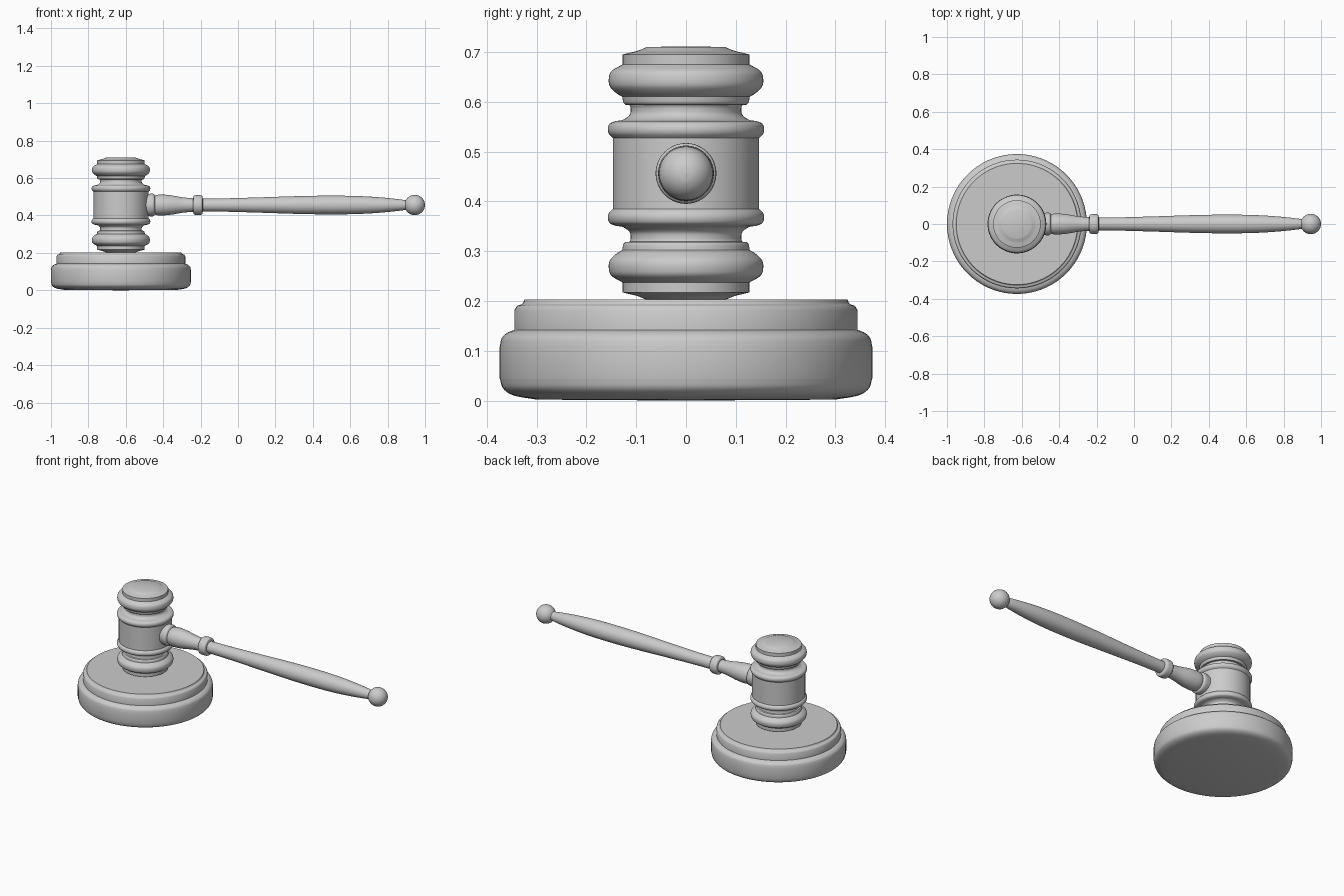
import bpy, bmesh, math
from mathutils import Matrix, Vector

if "Cube" in bpy.data.objects:
    bpy.data.objects.remove(bpy.data.objects["Cube"])

HEAD_X, MID_Z = -0.626, 0.456


def smooth_run(pts, steps=5):
    """Catmull-Rom curve through the points of one run."""
    if len(pts) < 3:
        return [Vector(p) for p in pts]
    p = [Vector(q) for q in pts]
    p = [2 * p[0] - p[1]] + p + [2 * p[-1] - p[-2]]
    out = []
    for i in range(1, len(p) - 2):
        a, b, c, d = p[i - 1:i + 3]
        for s in range(steps):
            t = s / steps
            out.append(0.5 * (2 * b + (c - a) * t + (2 * a - 5 * b + 4 * c - d) * t * t
                              + (3 * b - a - 3 * c + d) * t ** 3))
    return out + [p[-2]]


def turn(name, runs, matrix, segments=72):
    """Lathe a profile (radius, height) given as runs joined at sharp corners."""
    profile = []
    for run in runs:
        for p in smooth_run(run):
            if not profile or (p - profile[-1]).length > 1e-5:
                profile.append(p)
    bm = bmesh.new()
    rings = []
    for r, h in profile:
        if r < 1e-4:
            rings.append([bm.verts.new((0, 0, h))] * segments)
        else:
            rings.append([bm.verts.new((r * math.cos(math.tau * k / segments),
                                        r * math.sin(math.tau * k / segments), h))
                          for k in range(segments)])
    for lo, hi in zip(rings, rings[1:]):
        for k in range(segments):
            n = (k + 1) % segments
            corners = list(dict.fromkeys((lo[k], lo[n], hi[n], hi[k])))
            if len(corners) > 2:
                bm.faces.new(corners)
    bmesh.ops.recalc_face_normals(bm, faces=bm.faces)
    mesh = bpy.data.meshes.new(name)
    bm.to_mesh(mesh)
    bm.free()
    obj = bpy.data.objects.new(name, mesh)
    obj.matrix_world = matrix
    bpy.context.collection.objects.link(obj)
    bpy.ops.object.select_all(action='DESELECT')
    obj.select_set(True)
    bpy.context.view_layer.objects.active = obj
    bpy.ops.object.shade_smooth_by_angle(angle=math.radians(35))
    return obj


# Sound block: stepped round base
turn("sound_block", [
    [(0, 0), (0.30, 0.002)],
    [(0.30, 0.002), (0.345, 0.010), (0.367, 0.024), (0.374, 0.045)],
    [(0.374, 0.045), (0.374, 0.108)],
    [(0.374, 0.108), (0.370, 0.125), (0.359, 0.136), (0.344, 0.142)],
    [(0.344, 0.142), (0.344, 0.182)],
    [(0.344, 0.182), (0.339, 0.190), (0.329, 0.194), (0.324, 0.203)],
    [(0.324, 0.203), (0, 0.203)],
], Matrix.Translation((HEAD_X, 0, 0)))

# Mallet head: upper half profile, heights measured from the middle, mirrored below
half = [
    [(0.147, 0), (0.147, 0.071)],
    [(0.147, 0.071), (0.155, 0.080), (0.157, 0.090), (0.153, 0.100), (0.142, 0.105)],
    [(0.142, 0.105), (0.126, 0.108), (0.113, 0.118), (0.111, 0.130), (0.113, 0.137)],
    [(0.113, 0.137), (0.122, 0.138)],
    [(0.122, 0.138), (0.126, 0.143), (0.128, 0.154)],
    [(0.128, 0.154), (0.141, 0.162), (0.153, 0.175), (0.155, 0.191),
     (0.149, 0.206), (0.127, 0.219)],
    [(0.127, 0.219), (0.127, 0.239)],
    [(0.127, 0.239), (0.115, 0.242), (0.098, 0.246), (0.078, 0.254)],
    [(0.078, 0.254), (0, 0.255)],
]
lower = [[(r, -h) for r, h in reversed(run)] for run in reversed(half)]
turn("mallet_head", lower + half, Matrix.Translation((HEAD_X, 0, MID_Z)))

# Handle: turned along x, from inside the head to the end ball
ball = [(0.054 * math.sin(a), 0.945 - 0.055 * math.cos(a))
        for a in [math.radians(28 + 19 * i) for i in range(9)]]
turn("handle", [
    [(0, -0.53), (0.054, -0.53)],
    [(0.054, -0.53), (0.059, -0.48), (0.061, -0.465), (0.059, -0.451), (0.050, -0.445)],
    [(0.050, -0.445), (0.054, -0.437)],
    [(0.054, -0.437), (0.056, -0.41), (0.052, -0.36), (0.041, -0.295), (0.036, -0.24)],
    [(0.036, -0.24), (0.050, -0.235), (0.053, -0.214), (0.050, -0.193), (0.034, -0.188)],
    [(0.034, -0.188), (0.036, -0.05), (0.041, 0.12), (0.048, 0.34), (0.050, 0.50),
     (0.048, 0.64), (0.041, 0.76), (0.031, 0.86), ball[0]],
    ball,
], Matrix.Translation((0, 0, MID_Z)) @ Matrix.Rotation(math.pi / 2, 4, 'Y'))
